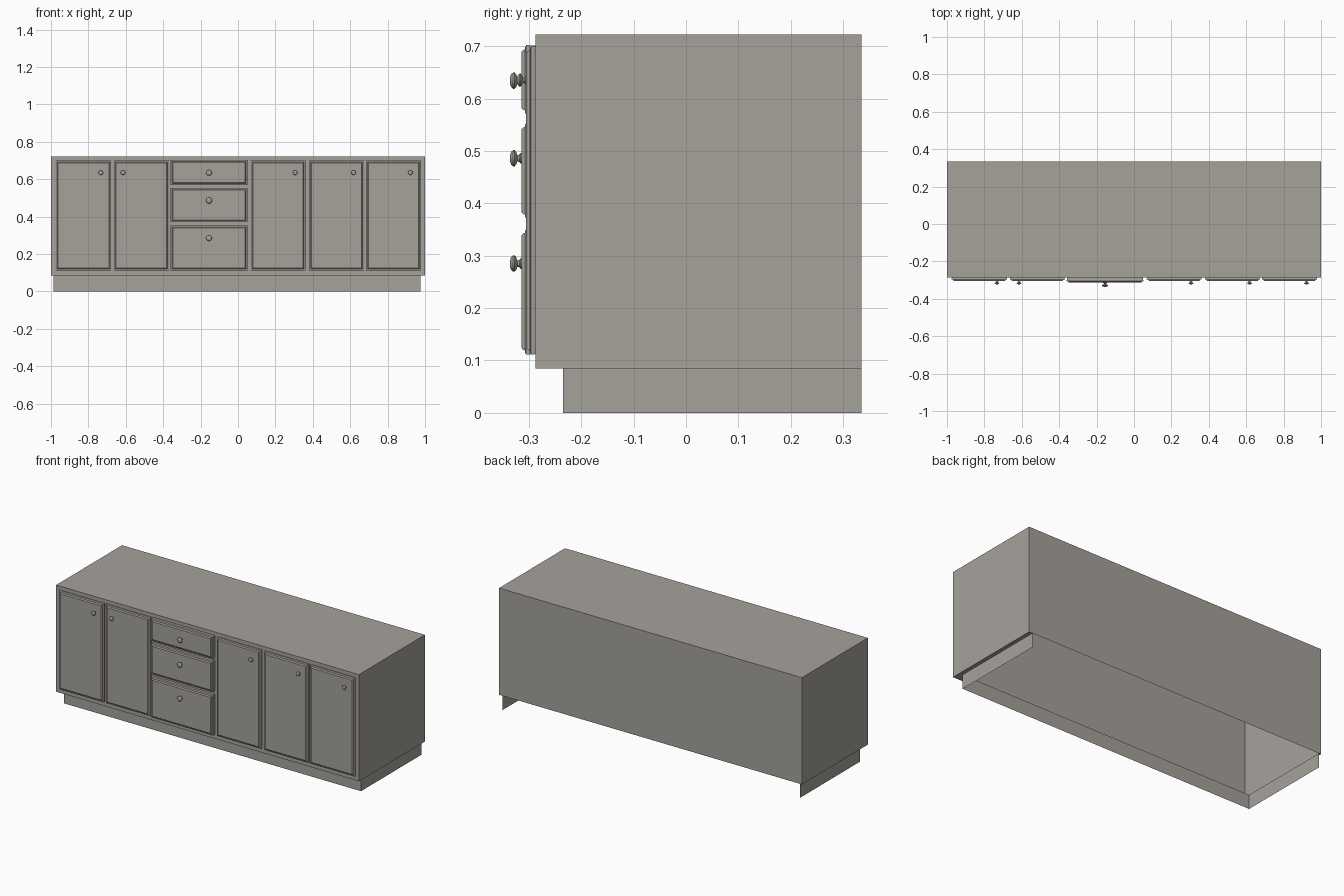
import bpy, bmesh, math
from mathutils import Vector

if "Cube" in bpy.data.objects:
    bpy.data.objects.remove(bpy.data.objects["Cube"])

mat = bpy.data.materials.new("warm_grey")
mat.diffuse_color = (0.38, 0.36, 0.33, 1)
mat.use_nodes = True
mat.node_tree.nodes["Principled BSDF"].inputs["Base Color"].default_value = mat.diffuse_color

FRONT, BACK, LOW, TOP = -0.287, 0.335, 0.085, 0.722
KX0, KX1, KY = -0.986, 0.977, -0.235


def finish(name, bm, smooth=False):
    me = bpy.data.meshes.new(name)
    bm.to_mesh(me)
    bm.free()
    ob = bpy.data.objects.new(name, me)
    bpy.context.collection.objects.link(ob)
    me.materials.append(mat)
    if smooth:
        bpy.context.view_layer.objects.active = ob
        ob.select_set(True)
        bpy.ops.object.shade_smooth_by_angle(angle=math.radians(35))
        ob.select_set(False)
    return ob


def box(bm, x0, x1, y0, y1, z0, z1):
    vs = bmesh.ops.create_cube(bm, size=1)["verts"]
    for v in vs:
        v.co = Vector((x1 if v.co.x > 0 else x0,
                       y1 if v.co.y > 0 else y0,
                       z1 if v.co.z > 0 else z0))
    bm.normal_update()


def drop_faces(bm, test):
    bm.normal_update()
    bmesh.ops.delete(bm, geom=[f for f in bm.faces if test(f.normal)],
                     context='FACES')


# carcass: thin shell, open underneath, with a front face in three sections
bm = bmesh.new()
box(bm, -1, 1, FRONT, BACK, LOW, TOP)
drop_faces(bm, lambda n: n.z < -0.5)
for x in (-0.675, 0.065):
    front = [f for f in bm.faces if f.normal.y < -0.5]
    geom = front + list({e for f in front for e in f.edges}) \
        + list({v for f in front for v in f.verts})
    bmesh.ops.bisect_plane(bm, geom=geom, plane_co=(x, 0, 0), plane_no=(1, 0, 0))
    bm.normal_update()
finish("carcass", bm)

# narrow underside ledge outside the toe kick
bm = bmesh.new()
for x0, x1, y0, y1 in ((-1, 1, FRONT, KY), (-1, KX0, KY, BACK), (KX1, 1, KY, BACK)):
    bm.faces.new([bm.verts.new((x, y, LOW))
                  for x, y in ((x0, y0), (x0, y1), (x1, y1), (x1, y0))])
finish("underside_ledge", bm)

# toe kick: front and two sides only
bm = bmesh.new()
box(bm, KX0, KX1, KY, BACK, 0, LOW)
drop_faces(bm, lambda n: abs(n.z) > 0.5 or n.y > 0.5)
finish("toe_kick", bm)


def panel(name, x0, x1, z0, z1, front):
    """Raised panel: rectangular rings of (inset, y), capped at the front."""
    bm = bmesh.new()
    prof = [(0.001, FRONT), (0.001, front + 0.016), (0, front + 0.014),
            (0, front + 0.009), (0.004, front + 0.007), (0.008, front + 0.007),
            (0.0095, front + 0.003), (0.013, front)]
    rings = []
    for i, y in prof:
        rings.append([bm.verts.new(c) for c in
                      ((x0 + i, y, z0 + i), (x1 - i, y, z0 + i),
                       (x1 - i, y, z1 - i), (x0 + i, y, z1 - i))])
    for a, b in zip(rings, rings[1:]):
        for k in range(4):
            m = (k + 1) % 4
            bm.faces.new((a[k], a[m], b[m], b[k]))
    bm.faces.new(rings[-1])
    bmesh.ops.recalc_face_normals(bm, faces=bm.faces[:])
    if bm.faces[:][-1].normal.y > 0:
        bmesh.ops.reverse_faces(bm, faces=bm.faces[:])
    finish(name, bm)


def knob(name, x, z, front, s):
    """Turned knob: profile of (radius, distance from panel) spun about y."""
    bm = bmesh.new()
    prof = [(0.010, 0), (0.010, 0.002), (0.007, 0.004), (0.006, 0.008),
            (0.012, 0.010), (0.0155, 0.013), (0.0155, 0.016),
            (0.012, 0.020), (0.007, 0.0215)]
    n, rings = 20, []
    for r, d in prof:
        rings.append([bm.verts.new((x + s * r * math.cos(2 * math.pi * k / n),
                                    front - s * d,
                                    z + s * r * math.sin(2 * math.pi * k / n)))
                      for k in range(n)])
    for a, b in zip(rings, rings[1:]):
        for k in range(n):
            m = (k + 1) % n
            bm.faces.new((a[k], a[m], b[m], b[k]))
    bm.faces.new(rings[-1])
    bmesh.ops.recalc_face_normals(bm, faces=bm.faces[:])
    if bm.faces[:][-1].normal.y > 0:
        bmesh.ops.reverse_faces(bm, faces=bm.faces[:])
    finish(name, bm, True)


# doors: left edge, right edge, knob position
doors = [(-0.975, -0.678, -0.733), (-0.664, -0.370, -0.615), (0.068, 0.361, 0.305),
         (0.379, 0.673, 0.618), (0.684, 0.979, 0.922)]
for i, (x0, x1, kx) in enumerate(doors, 1):
    panel(f"door_{i}", x0, x1, 0.111, 0.70, -0.305)
    knob(f"door_knob_{i}", kx, 0.635, -0.305, 0.8)

# drawers: bottom, top, knob height
drawers = [(0.569, 0.702, 0.634), (0.370, 0.554, 0.486), (0.111, 0.352, 0.285)]
for i, (z0, z1, kz) in enumerate(drawers, 1):
    panel(f"drawer_{i}", -0.36, 0.05, z0, z1, -0.314)
    knob(f"drawer_knob_{i}", -0.155, kz, -0.314, 1.0)
